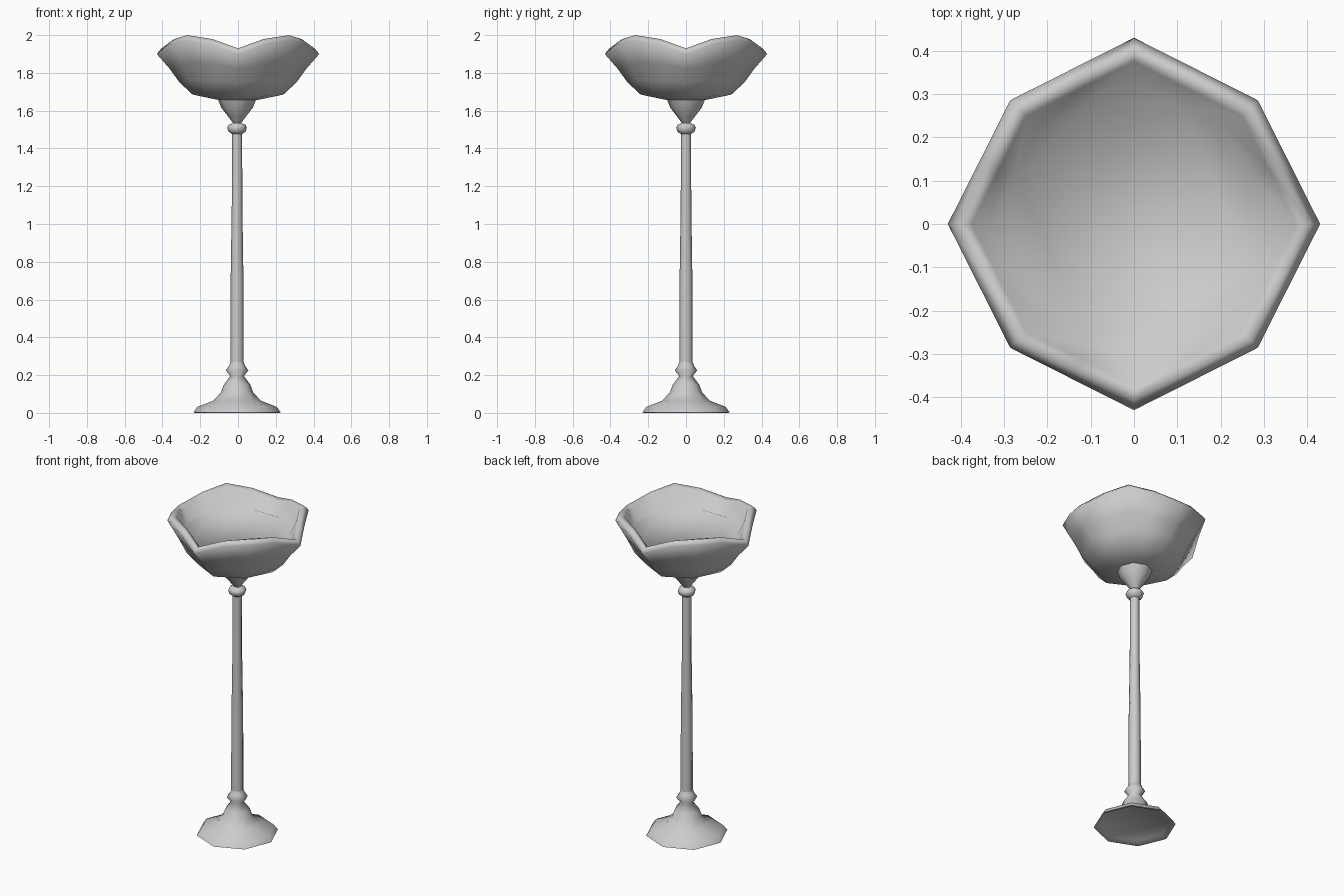
import bpy, bmesh
from math import sin, cos, pi, radians

cube = bpy.data.objects.get("Cube")
if cube:
    bpy.data.objects.remove(cube, do_unlink=True)

grey = bpy.data.materials.new("pale_grey")
grey.use_nodes = True
grey.diffuse_color = (0.6, 0.6, 0.6, 1)
grey.node_tree.nodes["Principled BSDF"].inputs["Base Color"].default_value = (0.6, 0.6, 0.6, 1)

STEM_X = -0.005  # the stem stands a hair off centre


def loft(name, rings, cap_first=False, cap_last=False):
    """Skin a stack of equal rings; a one-point ring makes a pole."""
    bm = bmesh.new()
    loops = [[bm.verts.new(p) for p in ring] for ring in rings]
    for a, b in zip(loops, loops[1:]):
        n = max(len(a), len(b))
        for i in range(n):
            j = (i + 1) % n
            if len(a) == 1:
                bm.faces.new((a[0], b[j], b[i]))
            else:
                bm.faces.new((a[i], a[j], b[j], b[i]))
    if cap_first:
        bm.faces.new(loops[0][::-1])
    if cap_last:
        bm.faces.new(loops[-1])
    mesh = bpy.data.meshes.new(name)
    bm.to_mesh(mesh)
    bm.free()
    mesh.materials.append(grey)
    obj = bpy.data.objects.new(name, mesh)
    bpy.context.collection.objects.link(obj)
    bpy.ops.object.select_all(action='DESELECT')
    obj.select_set(True)
    bpy.context.view_layer.objects.active = obj
    bpy.ops.object.shade_smooth_by_angle(angle=radians(100))


def lathe(name, profile, sides=8, **caps):
    rings = [[(STEM_X + r * cos(2 * pi * i / sides), r * sin(2 * pi * i / sides), z)
              for i in range(sides)] for r, z in profile]
    loft(name, rings, **caps)


def bowl_ring(r, z, rise):
    """Octagon with split edges; its diagonal corners stand higher by rise."""
    if not r:
        return [(0, 0, z)]
    corners = [(r * (1 - 0.06 * (k % 2)) * cos(k * pi / 4),
                r * (1 - 0.06 * (k % 2)) * sin(k * pi / 4)) for k in range(8)]
    ring = []
    for k, (x, y) in enumerate(corners):
        x2, y2 = corners[(k + 1) % 8]
        ring.append((x, y, z + rise * (k % 2)))
        ring.append(((x + x2) / 2, (y + y2) / 2, z + rise * 0.7))
    return ring


# Foot: flared, with a slightly recessed underside, rising into the lower collar
lathe("foot", [(0.2, 0.015), (0.222, 0), (0.232, 0.002), (0.21, 0.032), (0.125, 0.065),
               (0.085, 0.11), (0.07, 0.15), (0.036, 0.195), (0.06, 0.225),
               (0.042, 0.25), (0.035, 0.27)], cap_first=True)

# Pole and upper collar
lathe("pole", [(0.035, 0.26), (0.034, 0.7), (0.028, 1.1), (0.027, 1.49)])
lathe("upper_collar", [(0.027, 1.477), (0.045, 1.488), (0.052, 1.51), (0.045, 1.525),
                       (0.02, 1.535)])

# Flared cup carrying the bowl
lathe("bowl_support", [(0.018, 1.53), (0.048, 1.57), (0.083, 1.615), (0.103, 1.665)])

# Bowl with a wavy rolled rim and a shallow flat dish: radius, height, rise at diagonals
bowl_profile = [(0, 1.653, 0), (0.1, 1.656, 0), (0.24, 1.685, 0), (0.31, 1.75, 0.01),
                (0.36, 1.82, 0.035), (0.43, 1.9, 0.075), (0.405, 1.93, 0.07),
                (0.375, 1.915, 0.075), (0.33, 1.86, 0.03)]
loft("bowl", [bowl_ring(*p) for p in bowl_profile], cap_last=True)
